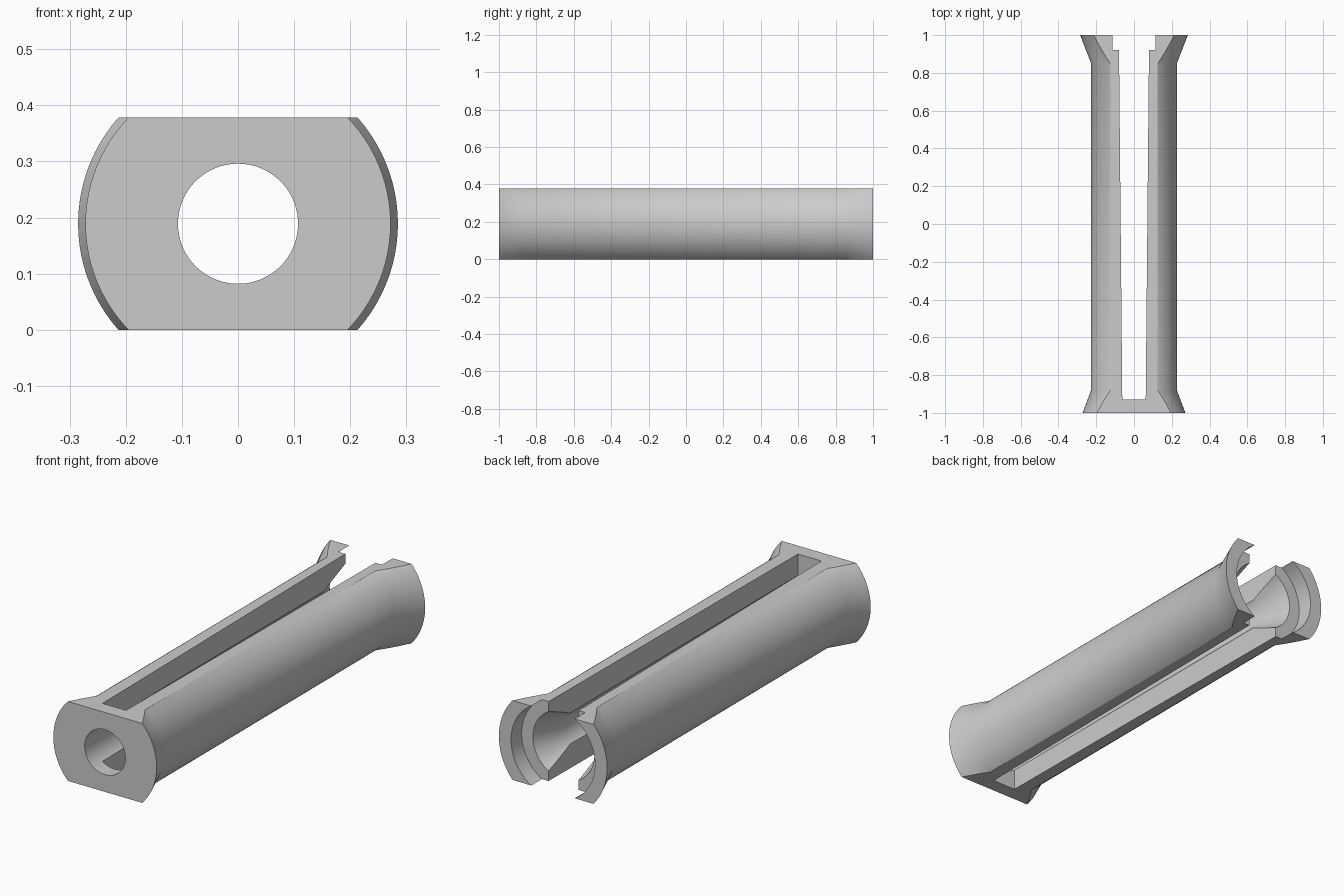
import bpy
import bmesh
from math import sin, cos, tau, radians

if "Cube" in bpy.data.objects:
    bpy.data.objects.remove(bpy.data.objects["Cube"], do_unlink=True)

HEIGHT = 0.378
AXIS = HEIGHT / 2
SEGMENTS = 96

grey = bpy.data.materials.new("plain grey")
grey.use_nodes = True
grey.diffuse_color = (0.6, 0.6, 0.6, 1)
grey.node_tree.nodes["Principled BSDF"].inputs["Base Color"].default_value = (0.6, 0.6, 0.6, 1)


def add_object(name, bm):
    bmesh.ops.recalc_face_normals(bm, faces=bm.faces)
    mesh = bpy.data.meshes.new(name)
    bm.to_mesh(mesh)
    bm.free()
    mesh.materials.append(grey)
    obj = bpy.data.objects.new(name, mesh)
    bpy.context.collection.objects.link(obj)
    return obj


def lathe(name, profile):
    """Turn a closed (radius, y) profile around the long axis."""
    bm = bmesh.new()
    rings = [[bm.verts.new((r * cos(tau * i / SEGMENTS), y, AXIS + r * sin(tau * i / SEGMENTS)))
              for i in range(SEGMENTS)] for r, y in profile]
    for a, b in zip(rings, rings[1:] + rings[:1]):
        for i in range(SEGMENTS):
            j = (i + 1) % SEGMENTS
            bm.faces.new((a[i], a[j], b[j], b[i]))
    return add_object(name, bm)


def prism(name, outline, z0, z1):
    """Raise a flat (x, y) outline from z0 to z1."""
    bm = bmesh.new()
    base = bm.faces.new([bm.verts.new((x, y, z0)) for x, y in outline])
    top = bmesh.ops.extrude_face_region(bm, geom=[base])["geom"]
    verts = [v for v in top if isinstance(v, bmesh.types.BMVert)]
    bmesh.ops.translate(bm, verts=verts, vec=(0, 0, z1 - z0))
    return add_object(name, bm)


def carve(target, cutter, operation):
    cutter.hide_render = True
    mod = target.modifiers.new(cutter.name, 'BOOLEAN')
    mod.object = cutter
    mod.operation = operation
    mod.solver = 'EXACT'
    bpy.context.view_layer.objects.active = target
    bpy.ops.object.modifier_apply(modifier=mod.name)
    bpy.data.objects.remove(cutter, do_unlink=True)


# Flared sleeve: outer wall, then counterbore, cone and straight bore
sleeve = lathe("split_sleeve", [
    (0.272, -1), (0.227, -0.88), (0.227, 0.85), (0.285, 1),
    (0.221, 1), (0.221, 0.92), (0.162, 0.92), (0.107, 0.76), (0.107, -1)])

# Flats on top and bottom
flats = prism("flats_block", [(-0.5, -1.2), (0.5, -1.2), (0.5, 1.2), (-0.5, 1.2)], 0, HEIGHT)
carve(sleeve, flats, 'INTERSECT')

# Tapered slot, open at the back
slot = prism("slot_cutter", [(-0.062, -0.93), (0.062, -0.93), (0.081, 1.1), (-0.081, 1.1)], -0.2, 0.6)
carve(sleeve, slot, 'DIFFERENCE')

# Smooth round walls, crisp cut edges
bpy.ops.object.select_all(action='DESELECT')
sleeve.select_set(True)
bpy.context.view_layer.objects.active = sleeve
bpy.ops.object.shade_smooth_by_angle(angle=radians(29))
